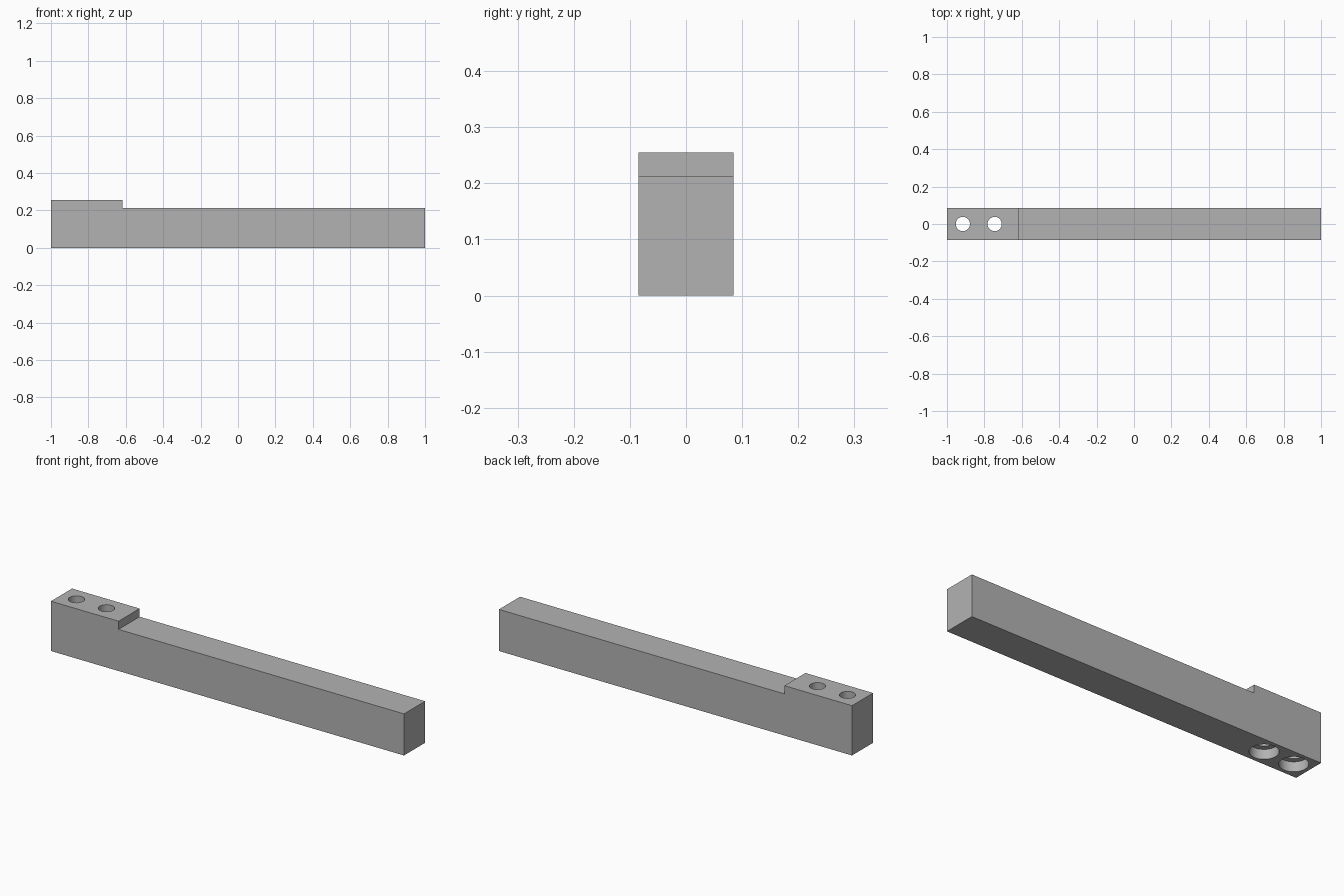
import bpy
import bmesh
import math

default = bpy.data.objects.get("Cube")
if default:
    bpy.data.objects.remove(default, do_unlink=True)

HALF_WIDTH = 0.085
LOW, HIGH = 0.213, 0.255       # bar height and raised end height
STEP_X = -0.617                # where the raised end stops
HOLE_XS = (-0.915, -0.745)
HOLE_R, BORE_R, BORE_DEPTH = 0.038, 0.066, 0.05

grey = bpy.data.materials.new("plain grey")
grey.use_nodes = True
colour = (0.45, 0.45, 0.45, 1)
grey.diffuse_color = colour
grey.node_tree.nodes["Principled BSDF"].inputs["Base Color"].default_value = colour


def mesh_object(name, bm):
    bmesh.ops.recalc_face_normals(bm, faces=bm.faces)
    mesh = bpy.data.meshes.new(name)
    bm.to_mesh(mesh)
    bm.free()
    mesh.materials.append(grey)
    obj = bpy.data.objects.new(name, mesh)
    bpy.context.collection.objects.link(obj)
    return obj


# Stepped side profile, extruded across the width
def stepped_bar():
    profile = [(-1, 0), (1, 0), (1, LOW), (STEP_X, LOW), (STEP_X, HIGH), (-1, HIGH)]
    bm = bmesh.new()
    face = bm.faces.new([bm.verts.new((x, -HALF_WIDTH, z)) for x, z in profile])
    extruded = bmesh.ops.extrude_face_region(bm, geom=[face], use_keep_orig=True)
    verts = [g for g in extruded["geom"] if isinstance(g, bmesh.types.BMVert)]
    bmesh.ops.translate(bm, verts=verts, vec=(0, 2 * HALF_WIDTH, 0))
    return mesh_object("stepped_bar", bm)


# Turned cutter: wide counterbore below, narrow bolt hole above
def hole_cutter(x):
    profile = [(0, -0.1), (BORE_R, -0.1), (BORE_R, BORE_DEPTH),
               (HOLE_R, BORE_DEPTH), (HOLE_R, HIGH + 0.1), (0, HIGH + 0.1)]
    bm = bmesh.new()
    verts = [bm.verts.new((x + r, 0, z)) for r, z in profile]
    edges = [bm.edges.new(pair) for pair in zip(verts, verts[1:])]
    bmesh.ops.spin(bm, geom=verts + edges, cent=(x, 0, 0), axis=(0, 0, 1),
                   angle=2 * math.pi, steps=48)
    bmesh.ops.remove_doubles(bm, verts=bm.verts, dist=0.0001)
    cutter = mesh_object("hole_cutter", bm)
    cutter.hide_render = True
    return cutter


bar = stepped_bar()
bpy.context.view_layer.objects.active = bar
bar.select_set(True)

# Drill both counterbored holes
for x in HOLE_XS:
    cutter = hole_cutter(x)
    cut = bar.modifiers.new("bolt_hole", "BOOLEAN")
    cut.operation = "DIFFERENCE"
    cut.solver = "EXACT"
    cut.object = cutter
    bpy.ops.object.modifier_apply(modifier=cut.name)
    bpy.data.objects.remove(cutter, do_unlink=True)

bpy.ops.object.shade_smooth_by_angle(angle=math.radians(30))
